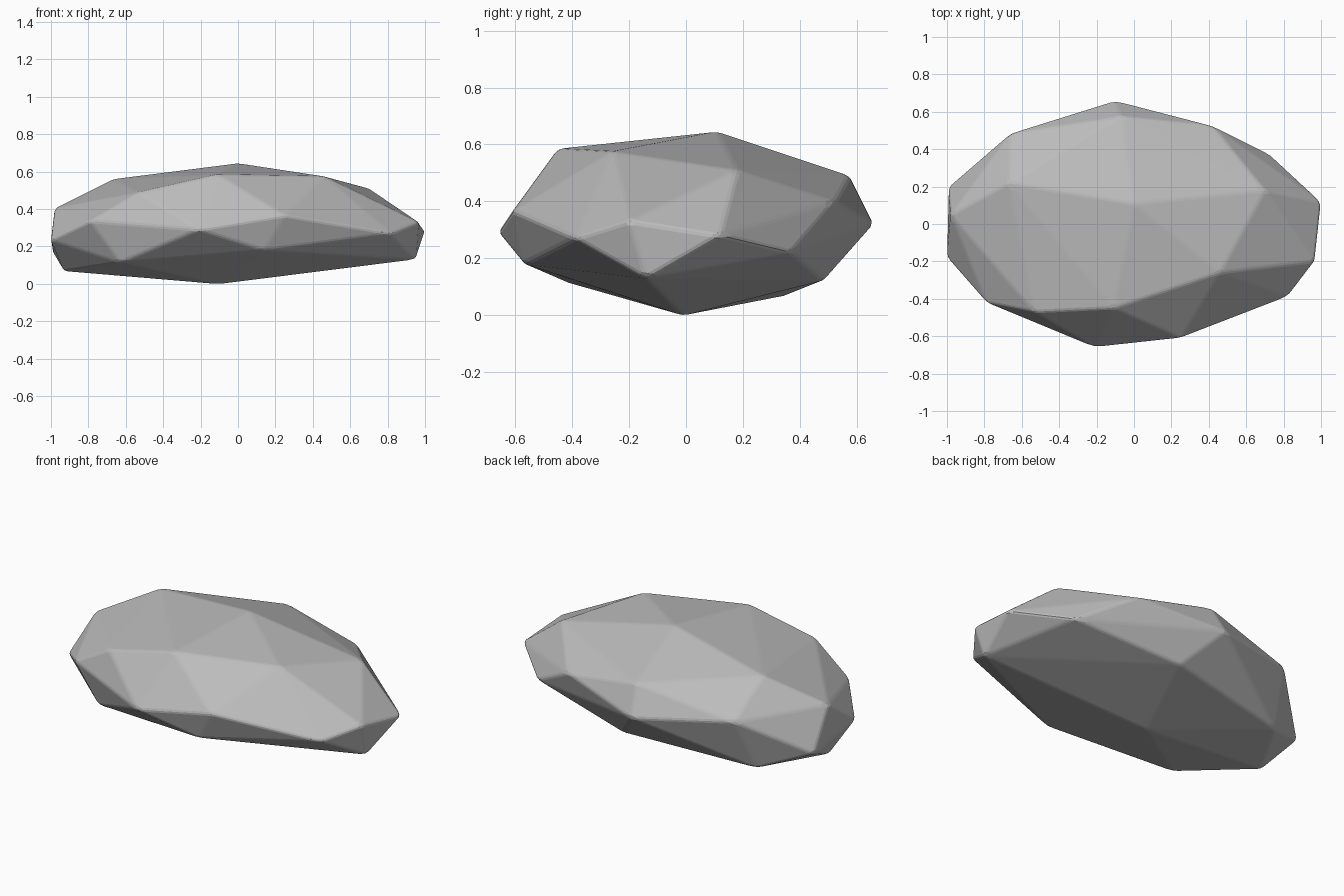
import bpy
import bmesh
import math

default_cube = bpy.data.objects.get("Cube")
if default_cube:
    bpy.data.objects.remove(default_cube, do_unlink=True)

# Stone colour
stone = bpy.data.materials.new("stone grey")
grey = (0.5, 0.5, 0.5, 1.0)
stone.diffuse_color = grey
stone.use_nodes = True
bsdf = next(n for n in stone.node_tree.nodes if n.type == "BSDF_PRINCIPLED")
bsdf.inputs["Base Color"].default_value = grey
bsdf.inputs["Roughness"].default_value = 0.9

# Corners of the stone, from its crown down to its foot
crown = [(0, .11, .645), (-.67, .22, .56), (-.11, -.45, .585), (.46, -.26, .575),
         (.70, .18, .51), (-.07, .575, .49), (-.53, -.47, .49)]
waist = [(-.10, .66, .32), (.42, .525, .40), (.73, .37, .22), (1, .12, .28),
         (.965, -.20, .33), (.82, -.39, .27), (.25, -.61, .365), (-.21, -.66, .29),
         (-.79, -.42, .335), (-1, -.18, .235), (-.98, .05, .405), (-.99, .20, .17),
         (-.66, .485, .38)]
foot = [(.95, -.14, .13), (.14, -.57, .18), (-.63, -.42, .115), (-.93, -.03, .068),
        (-.71, .35, .068), (.08, .485, .122), (-.10, -.01, -.002)]

# Faceted body: the convex shell around the corners
bm = bmesh.new()
for corner in crown + waist + foot:
    bm.verts.new(corner)
shell = bmesh.ops.convex_hull(bm, input=bm.verts[:])
spare = {e for e in shell["geom_interior"] + shell["geom_unused"]
         if isinstance(e, bmesh.types.BMVert)}
if spare:
    bmesh.ops.delete(bm, geom=list(spare), context="VERTS")
bmesh.ops.dissolve_limit(bm, angle_limit=math.radians(1.5),
                         verts=bm.verts[:], edges=bm.edges[:])
bmesh.ops.recalc_face_normals(bm, faces=bm.faces[:])
mesh = bpy.data.meshes.new("stone")
bm.to_mesh(mesh)
bm.free()
mesh.materials.append(stone)

body = bpy.data.objects.new("stone", mesh)
bpy.context.scene.collection.objects.link(body)

# Slightly worn edges
worn = body.modifiers.new("worn edges", "BEVEL")
worn.width = 0.012
worn.segments = 2
worn.limit_method = "NONE"
